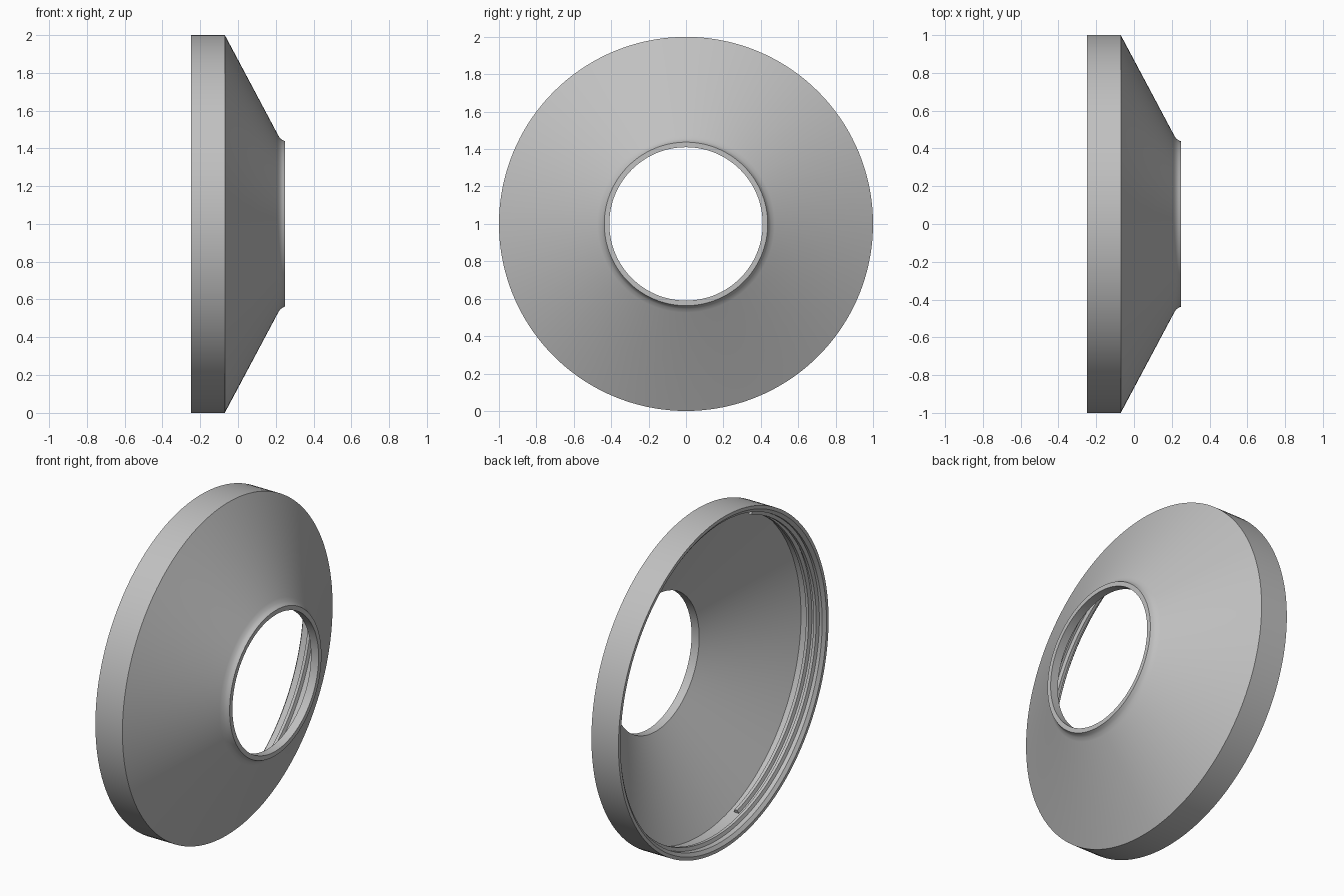
import bpy, bmesh, math
from mathutils import Vector

cube = bpy.data.objects.get("Cube")
if cube:
    bpy.data.objects.remove(cube, do_unlink=True)

AXIS_Z = 1.0
STEPS = 144

grey = bpy.data.materials.new("plain grey")
grey.use_nodes = True
colour = (0.53, 0.53, 0.53, 1)
grey.diffuse_color = colour
grey.node_tree.nodes["Principled BSDF"].inputs["Base Color"].default_value = colour


def finish(name, bm):
    """Turn a bmesh into a smooth-shaded object with sharp edges kept."""
    bmesh.ops.recalc_face_normals(bm, faces=bm.faces)
    mesh = bpy.data.meshes.new(name)
    bm.to_mesh(mesh)
    bm.free()
    mesh.materials.append(grey)
    obj = bpy.data.objects.new(name, mesh)
    bpy.context.collection.objects.link(obj)
    bpy.ops.object.select_all(action='DESELECT')
    obj.select_set(True)
    bpy.context.view_layer.objects.active = obj
    bpy.ops.object.shade_smooth_by_angle(angle=math.radians(25))
    return obj


def lathe(name, profile):
    """Revolve a closed (x, radius) profile around the horizontal axis."""
    bm = bmesh.new()
    verts = [bm.verts.new((x, 0, AXIS_Z + r)) for x, r in profile]
    edges = [bm.edges.new((v, verts[i - 1])) for i, v in enumerate(verts)]
    bmesh.ops.spin(bm, geom=verts + edges, cent=(0, 0, AXIS_Z), axis=(1, 0, 0),
                   angle=math.tau, steps=STEPS, use_duplicate=False)
    bmesh.ops.remove_doubles(bm, verts=bm.verts, dist=0.0005)
    return finish(name, bm)


def helix_ridge(name, section, x_end, pitch, turns, start):
    """Sweep a (x offset, radius) section along a right-handed helix."""
    bm = bmesh.new()
    rings = []
    count = int(STEPS * turns)
    for i in range(count + 1):
        t = turns * i / count
        a = start - math.tau * t
        x = x_end - pitch * t
        rings.append([bm.verts.new(Vector((x + dx, r * math.cos(a),
                                           AXIS_Z + r * math.sin(a))))
                      for dx, r in section])
    n = len(section)
    for low, high in zip(rings, rings[1:]):
        for k in range(n):
            m = (k + 1) % n
            bm.faces.new((low[k], low[m], high[m], high[k]))
    bm.faces.new(rings[0])
    bm.faces.new(rings[-1])
    return finish(name, bm)


# Hollow cone with a straight rim and a short collar around the hole
lathe("conical_cap", [
    (-0.25, 1.0), (-0.07, 1.0),                    # outer rim
    (0.21, 0.474), (0.222, 0.454), (0.235, 0.444),  # cone and blend
    (0.25, 0.437), (0.25, 0.41),                   # collar face
    (0.199, 0.41), (-0.094, 0.96),                 # hole and inner cone
    (-0.235, 0.96), (-0.25, 0.98),                 # inner wall, chamfer
])

# Screw thread on the inside of the rim
helix_ridge("inner_thread",
            [(-0.02, 0.97), (-0.009, 0.94), (0.009, 0.94), (0.02, 0.97)],
            x_end=-0.14, pitch=0.05, turns=1.4, start=math.radians(-107))
